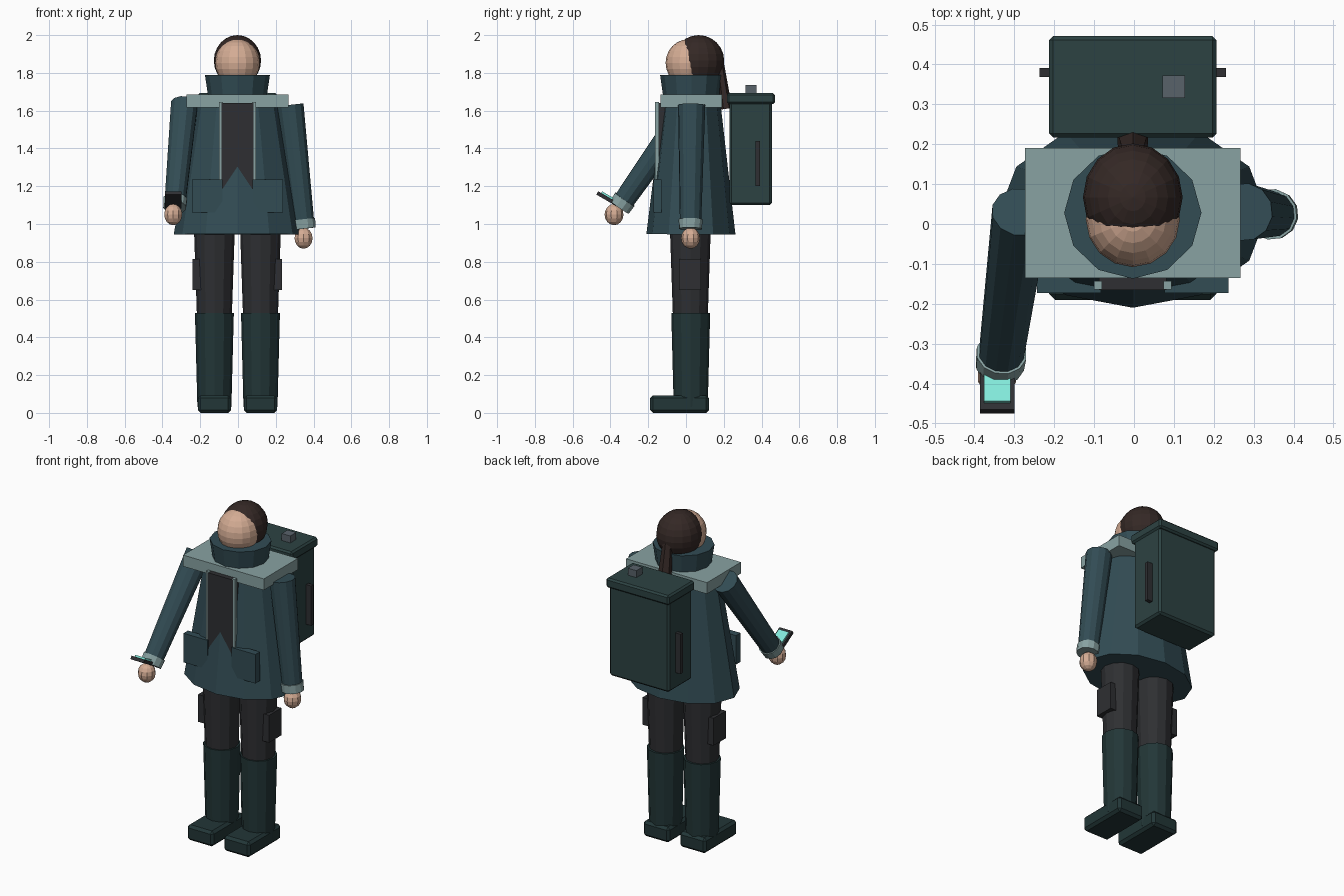
import bpy, bmesh
from math import radians
from mathutils import Vector, Matrix

if "Cube" in bpy.data.objects:
    bpy.data.objects.remove(bpy.data.objects["Cube"])

CX = -0.003  # body centre line


def material(name, r, g, b):
    m = bpy.data.materials.new(name)
    lin = [((c / 255 + 0.055) / 1.055) ** 2.4 for c in (r, g, b)]
    m.diffuse_color = (*lin, 1)
    m.use_nodes = True
    m.node_tree.nodes["Principled BSDF"].inputs["Base Color"].default_value = m.diffuse_color
    return m


COAT = material("coat_teal", 50, 76, 84)
TRIM = material("pale_trim", 136, 162, 162)
DARK = material("charcoal", 46, 47, 50)
BOOT = material("boot_green", 34, 54, 55)
PACK = material("pack_green", 44, 66, 66)
SKIN = material("skin", 212, 172, 148)
HAIR = material("hair_brown", 52, 40, 37)
STEEL = material("steel", 88, 98, 106)
GLOW = material("screen_cyan", 130, 232, 218)


def finish(name, bm, mat):
    bmesh.ops.recalc_face_normals(bm, faces=bm.faces)
    me = bpy.data.meshes.new(name)
    bm.to_mesh(me)
    bm.free()
    me.materials.append(mat)
    ob = bpy.data.objects.new(name, me)
    bpy.context.collection.objects.link(ob)
    return ob


def box(name, lo, hi, mat, bevel=0.0, tilt=0.0):
    lo, hi = Vector(lo), Vector(hi)
    bm = bmesh.new()
    bmesh.ops.create_cube(bm, size=1, matrix=Matrix.Diagonal((*(hi - lo), 1)))
    ob = finish(name, bm, mat)
    ob.location = (lo + hi) / 2
    ob.rotation_euler.x = tilt
    if bevel:
        b = ob.modifiers.new("bevel", 'BEVEL')
        b.width, b.segments = bevel, 1
    return ob


def tube(name, p0, p1, r0, r1, sides, mat, squash=1.0):
    """Capped tapered tube from p0 to p1; squash scales its local y."""
    p0, p1 = Vector(p0), Vector(p1)
    d = p1 - p0
    rot = Vector((0, 0, 1)).rotation_difference(d).to_matrix().to_4x4()
    m = Matrix.Translation((p0 + p1) / 2) @ rot @ Matrix.Diagonal((1, squash, 1, 1))
    bm = bmesh.new()
    bmesh.ops.create_cone(bm, cap_ends=True, segments=sides, radius1=r0,
                          radius2=r1, depth=d.length, matrix=m)
    return finish(name, bm, mat)


def ball(name, c, r, u, v, mat):
    bm = bmesh.new()
    bmesh.ops.create_uvsphere(bm, u_segments=u, v_segments=v, radius=1,
                              matrix=Matrix.Translation(c) @ Matrix.Diagonal((*r, 1)))
    return finish(name, bm, mat)


# Legs, boots, thigh pouches, coat pockets, front trims and pack side bars
for s, side in ((-1, "left"), (1, "right")):
    x = CX + s * 0.122
    tube(f"trouser_{side}", (x, 0.023, 0.5), (x, 0.023, 1.0), 0.092, 0.109, 12, DARK)
    tube(f"boot_shaft_{side}", (x, 0.025, 0.03), (x, 0.025, 0.53), 0.09, 0.103, 12, BOOT)
    box(f"boot_foot_{side}", (x - 0.088, -0.19, 0), (x + 0.088, 0.122, 0.093), BOOT, 0.015)
    p = CX + s * 0.215
    box(f"thigh_pouch_{side}", (p - 0.022, -0.038, 0.65), (p + 0.022, 0.08, 0.815), DARK)
    k = CX + s * 0.16
    box(f"coat_pocket_{side}", (k - 0.08, -0.173, 1.06), (k + 0.08, -0.13, 1.235), COAT)
    t = CX + s * 0.087
    box(f"front_trim_{side}", (t - 0.01, -0.164, 1.19), (t + 0.01, -0.143, 1.645), TRIM)
    h = CX + s * 0.212
    box(f"pack_bar_{side}", (h - 0.022, 0.369, 1.2), (h + 0.022, 0.391, 1.44), DARK)

# Coat body, inner panel, shoulder cape and standing collar
tube("coat", (CX, 0.026, 0.945), (CX, 0.03, 1.64), 0.337, 0.218, 12, COAT, 0.7)
box("inner_panel", (CX - 0.085, -0.165, 1.15), (CX + 0.085, -0.1, 1.64), DARK)
box("shoulder_cape", (CX - 0.27, -0.135, 1.617), (CX + 0.27, 0.19, 1.685), TRIM)
tube("collar", (CX, 0.028, 1.64), (CX, 0.028, 1.79), 0.15, 0.172, 12, COAT, 0.96)

# Head, hair and ponytail
ball("head", (CX, 0.012, 1.853), (0.118, 0.12, 0.125), 16, 12, SKIN)
ball("hair", (CX, 0.067, 1.865), (0.125, 0.135, 0.135), 16, 12, HAIR)
tube("ponytail", (CX, 0.178, 1.86), (CX, 0.214, 1.61), 0.03, 0.044, 6, HAIR, 0.7)

# Arms: lowered right arm, and left arm reaching forward
arms = {
    "right": ((0.275, 0.03, 1.63), (0.348, 0.024, 1.0), (0.347, 0.024, 0.925)),
    "left": ((-0.284, 0.03, 1.635), (-0.334, -0.338, 1.11), (-0.343, -0.381, 1.05)),
}
for side, (a, b, c) in arms.items():
    a, b = Vector(a), Vector(b)
    d = (b - a).normalized()
    tube(f"sleeve_{side}", a, b, 0.073, 0.057, 12, COAT)
    tube(f"cuff_{side}", b - d * 0.025, b + d * 0.025, 0.064, 0.062, 12, TRIM)
    ball(f"hand_{side}", c, (0.05, 0.05, 0.056), 10, 8, SKIN)

# Handheld device with glowing screen
tilt = radians(-30)
box("handheld", (-0.386, -0.48, 1.117), (-0.299, -0.33, 1.137), DARK, 0, tilt)
box("handheld_screen", (-0.376, -0.455, 1.130), (-0.309, -0.345, 1.146), GLOW, 0, tilt)

# Backpack
box("pack_body", (CX - 0.2, 0.23, 1.1), (CX + 0.2, 0.455, 1.65), PACK, 0.012)
box("pack_lid", (CX - 0.21, 0.217, 1.635), (CX + 0.21, 0.471, 1.693), PACK, 0.01)
box("pack_knob", (0.071, 0.316, 1.68), (0.128, 0.372, 1.735), STEEL)
